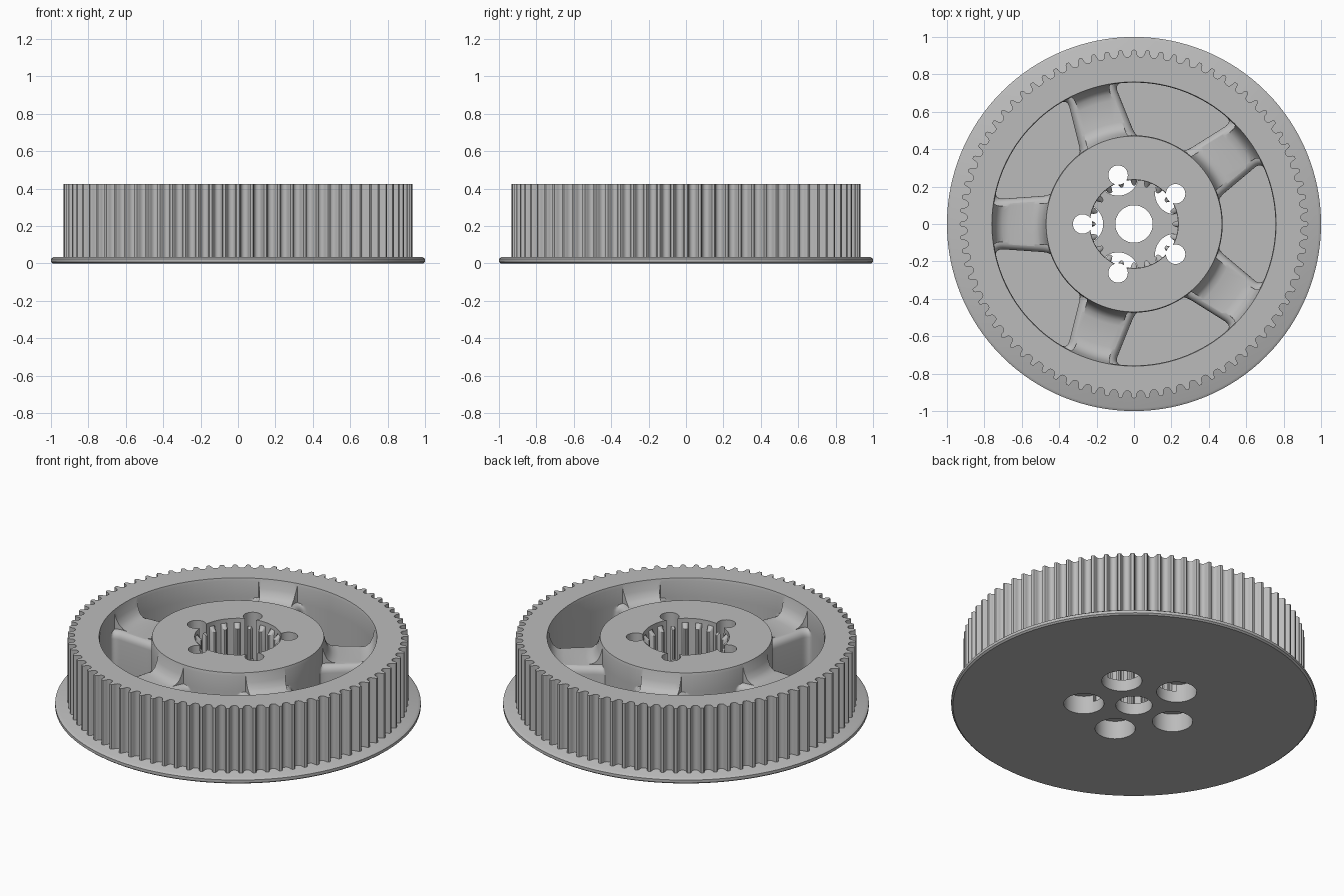
import bpy, bmesh, math
from math import cos, sin, pi, radians, hypot

cube = bpy.data.objects.get("Cube")
if cube:
    bpy.data.objects.remove(cube, do_unlink=True)

TOP, FLANGE_TOP, WEB, FLOOR = 0.425, 0.035, 0.31, 0.07
SPOKES, TEETH, SPLINES = 5, 80, 20

grey = bpy.data.materials.new("machined_grey")
grey.use_nodes = True
grey.diffuse_color = (0.5, 0.5, 0.5, 1)
grey.node_tree.nodes["Principled BSDF"].inputs["Base Color"].default_value = (0.5, 0.5, 0.5, 1)


def loft(name, sections, closed=False):
    """Skin a stack of (outline, z) sections; cap the ends or join them into a ring."""
    bm = bmesh.new()
    rings = [[bm.verts.new((x, y, z)) for x, y in pts] for pts, z in sections]
    n = len(rings[0])
    pairs = list(zip(rings, rings[1:]))
    if closed:
        pairs.append((rings[-1], rings[0]))
    else:
        bm.faces.new(rings[0][::-1])
        bm.faces.new(rings[-1])
    for a, b in pairs:
        for i in range(n):
            j = (i + 1) % n
            bm.faces.new((a[i], a[j], b[j], b[i]))
    bmesh.ops.recalc_face_normals(bm, faces=bm.faces)
    mesh = bpy.data.meshes.new(name)
    bm.to_mesh(mesh)
    bm.free()
    mesh.materials.append(grey)
    ob = bpy.data.objects.new(name, mesh)
    bpy.context.collection.objects.link(ob)
    return ob


def polar(r, a):
    return (r * cos(a), r * sin(a))


def circle(r, n=128, x=0, y=0):
    return [(x + r * cos(2 * pi * i / n), y + r * sin(2 * pi * i / n)) for i in range(n)]


def cylinder(name, r, z0, z1, n=48, x=0, y=0):
    return loft(name, [(circle(r, n, x, y), z0), (circle(r, n, x, y), z1)])


def repeated(profile, count):
    """Outline from a (fraction of pitch, radius) profile repeated around the axis."""
    return [polar(r, 2 * pi * (k + u) / count) for k in range(count) for u, r in profile]


def cut(ob, cutters):
    for c in cutters:
        c.hide_render = True
        mod = ob.modifiers.new("cut", "BOOLEAN")
        mod.operation, mod.solver, mod.object = "DIFFERENCE", "EXACT", c
    bpy.context.view_layer.update()
    result = bpy.data.meshes.new_from_object(ob.evaluated_get(bpy.context.evaluated_depsgraph_get()))
    ob.modifiers.clear()
    ob.data = result
    result.name = ob.name


# Toothed wheel blank: rounded belt grooves around a disc
half = [(0, 0.932), (0.1, 0.931), (0.17, 0.924), (0.2, 0.912), (0.27, 0.9), (0.38, 0.894)]
tooth = half + [(0.5, 0.893)] + [(1 - u, r) for u, r in half[:0:-1]]
outline = repeated(tooth, TEETH)
wheel = loft("toothed_wheel", [(outline, FLANGE_TOP), (outline, TOP)])

# Annular recess between hub and rim, filleted at its foot
dish = [(0.47, 0.5), (0.47, TOP), (0.483, 0.37), (0.498, 0.336), (0.52, 0.317), (0.55, WEB),
        (0.67, WEB), (0.705, 0.317), (0.73, 0.336), (0.747, 0.37), (0.76, TOP), (0.76, 0.5)]
cutters = [loft("recess_cutter", [(circle(r), z) for r, z in dish], closed=True)]


def pocket_outline():
    """Rounded fan shape centred on +x."""
    outer, inner = radians(26), radians(17)
    steps = [-1, -0.7, -0.35, 0, 0.35, 0.7, 1]
    pts = [polar(0.76, outer * s) for s in steps]
    a, b = pts[-1], polar(0.47, inner)
    side = [(a[0] + (b[0] - a[0]) * t, a[1] + (b[1] - a[1]) * t) for t in (0.35, 0.65)]
    pts += side + [polar(0.47, -inner * s) for s in steps]
    pts += [(x, -y) for x, y in side[::-1]]
    for _ in range(3):
        smooth = []
        for p, q in zip(pts, pts[1:] + pts[:1]):
            smooth += [tuple(u + (v - u) * t for u, v in zip(p, q)) for t in (0.25, 0.75)]
        pts = smooth
    return pts


def offset(pts, d):
    """Grow an outline by d while staying inside the recess walls."""
    out = []
    n = len(pts)
    for i, (x, y) in enumerate(pts):
        (ax, ay), (bx, by) = pts[i - 1], pts[(i + 1) % n]
        tx, ty = bx - ax, by - ay
        length = hypot(tx, ty)
        x, y = x + d * ty / length, y - d * tx / length
        r = hypot(x, y)
        k = min(max(r, 0.474), 0.756) / r
        out.append((x * k, y * k))
    return out


# Deep pockets between the spokes, with rounded spoke shoulders
fan = pocket_outline()
fillet = 0.04
stack = [(offset(fan, 0), FLOOR)]
for i in range(6):
    t = i / 5 * pi / 2
    stack.append((offset(fan, fillet * (1 - cos(t))), WEB - fillet + (fillet + 0.002) * sin(t)))
stack.append((stack[-1][0], 0.5))
for k in range(SPOKES):
    c = loft("pocket_cutter", stack)
    c.rotation_euler.z = 2 * pi * k / SPOKES
    cutters.append(c)

# Splined bore, with the spline ends chamfered below the hub face
spline = [(0, 0.205), (0.12, 0.208), (0.2, 0.22), (0.25, 0.235), (0.5, 0.236),
          (0.75, 0.235), (0.8, 0.22), (0.88, 0.208)]
splined = repeated(spline, SPLINES)
plain = repeated([(u, 0.237) for u, r in spline], SPLINES)
cutters.append(loft("bore_cutter", [(splined, FLOOR), (splined, 0.375), (plain, 0.4), (plain, 0.5)]))

# Bolt holes, their wider sockets from below, and the shaft hole
sockets = []
for k in range(SPOKES):
    x, y = polar(0.275, pi + 2 * pi * k / SPOKES)
    cutters.append(cylinder("bolt_cutter", 0.052, -0.1, 0.5, 32, x, y))
    sockets.append(cylinder("socket_cutter", 0.11, -0.1, 0.11, 48, x, y))
sockets.append(cylinder("shaft_cutter", 0.1, -0.1, 0.2))

# Base flange with bevelled edges
flange = loft("base_flange", [(circle(0.99), 0), (circle(1), 0.008), (circle(1), 0.025),
                              (circle(0.985), FLANGE_TOP)])

cut(wheel, cutters + sockets)
cut(flange, sockets)
for c in cutters + sockets:
    bpy.data.objects.remove(c, do_unlink=True)

# Smooth curved walls, crisp edges
bpy.ops.object.select_all(action="DESELECT")
for ob in (wheel, flange):
    ob.select_set(True)
    bpy.context.view_layer.objects.active = ob
bpy.ops.object.shade_smooth_by_angle(angle=radians(35))
